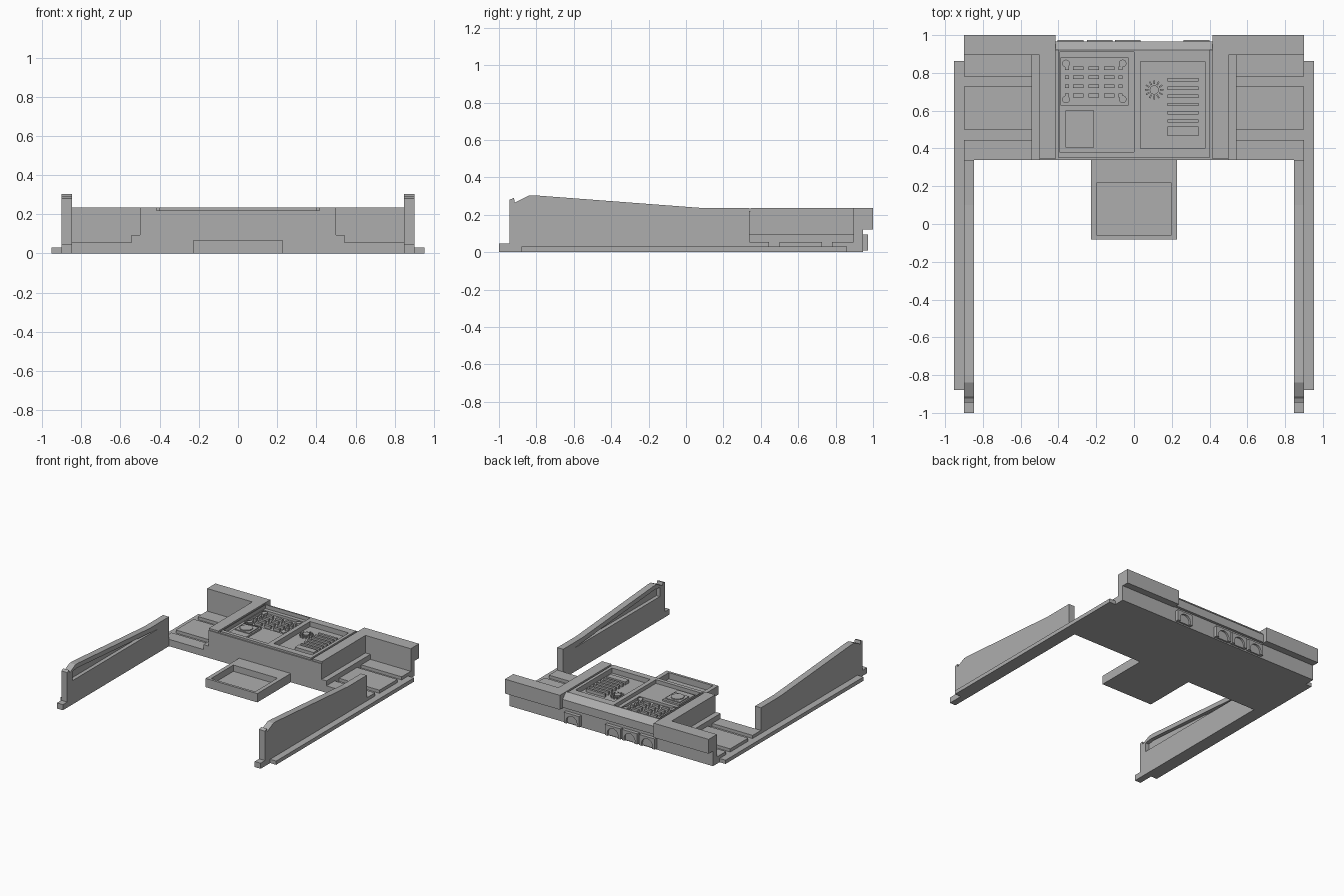
import bpy, bmesh, math

cube = bpy.data.objects.get("Cube")
if cube:
    bpy.data.objects.remove(cube, do_unlink=True)

grey = bpy.data.materials.new("plain_grey")
grey.use_nodes = True
COLOUR = (0.42, 0.42, 0.42, 1)
grey.diffuse_color = COLOUR
grey.node_tree.nodes["Principled BSDF"].inputs["Base Color"].default_value = COLOUR


def finish(name, bm):
    bmesh.ops.recalc_face_normals(bm, faces=bm.faces)
    mesh = bpy.data.meshes.new(name)
    bm.to_mesh(mesh)
    bm.free()
    mesh.materials.append(grey)
    obj = bpy.data.objects.new(name, mesh)
    bpy.context.collection.objects.link(obj)
    return obj


def extrude_x(name, profile, x0, x1):
    """Extrude a (y, z) outline between two x positions."""
    bm = bmesh.new()
    face = bm.faces.new([bm.verts.new((x0, y, z)) for y, z in profile])
    out = bmesh.ops.extrude_face_region(bm, geom=[face])
    for v in out["geom"]:
        if isinstance(v, bmesh.types.BMVert):
            v.co.x = x1
    return finish(name, bm)


def box(name, x0, x1, y0, y1, z0, z1):
    return extrude_x(name, [(y0, z0), (y1, z0), (y1, z1), (y0, z1)], x0, x1)


def disc(name, x, y, r, z0, z1, sides=24):
    bm = bmesh.new()
    bmesh.ops.create_cone(bm, cap_ends=True, segments=sides, radius1=r, radius2=r, depth=z1 - z0)
    obj = finish(name, bm)
    obj.location = (x, y, (z0 + z1) / 2)
    return obj


def cut(obj, cutter):
    mod = obj.modifiers.new("cut", "BOOLEAN")
    mod.operation = "DIFFERENCE"
    mod.solver = "EXACT"
    mod.object = cutter
    cutter.hide_render = True
    bpy.context.view_layer.update()
    bpy.context.view_layer.objects.active = obj
    bpy.ops.object.modifier_apply(modifier=mod.name)
    bpy.data.objects.remove(cutter, do_unlink=True)


TOP = 0.235

# Central body with a sloped, overhanging back
body = extrude_x("central_body", [(0.34, 0), (0.945, 0), (0.945, 0.125), (0.965, 0.125),
                                  (0.965, 0.19), (0.92, TOP), (0.35, TOP), (0.35, 0.22),
                                  (0.34, 0.22)], -0.415, 0.415)
for s in (-1, 1):
    cut(body, box("groove", s * 0.4, s * 0.43, 0.3, 0.92, 0.22, 0.3))
cut(body, box("left_recess", -0.395, 0, 0.38, 0.91, 0.205, 0.3))
cut(body, box("key_recess", -0.39, -0.03, 0.63, 0.88, 0.185, 0.3))
cut(body, box("right_recess", 0.035, 0.375, 0.4, 0.86, 0.195, 0.3))

# Key rows with corner studs
for row in range(4):
    y = 0.825 - row * 0.048
    for x, w in ((-0.355, 0.02), (-0.295, 0.056), (-0.212, 0.056), (-0.13, 0.056), (-0.072, 0.02)):
        box("key", x - w / 2, x + w / 2, y - 0.01, y + 0.01, 0.18, 0.205)
for x in (-0.36, -0.06):
    for y in (0.66, 0.85):
        disc("corner_stud", x, y, 0.02, 0.18, 0.205)

# Round knob on its square plate
plate = box("knob_plate", -0.362, -0.212, 0.405, 0.6, 0.2, 0.218)
box("knob_seat", -0.35, -0.224, 0.46, 0.58, 0.21, 0.225)
disc("knob", -0.288, 0.517, 0.048, 0.22, 0.232, 32)

# Sunburst and slats
disc("sun_centre", 0.107, 0.71, 0.024, 0.19, 0.215)
for i in range(12):
    a = i * math.tau / 12
    ray = box("sun_ray", 0.03, 0.05, -0.004, 0.004, 0.19, 0.212)
    ray.location = (0.107, 0.71, 0)
    ray.rotation_euler.z = a
for i in range(6):
    y = 0.763 - i * 0.0435
    box("slat", 0.177, 0.342, y - 0.009, y + 0.009, 0.19, 0.22)
box("slat_block", 0.177, 0.342, 0.465, 0.515, 0.19, 0.22)

# Arched sockets along the back
for x in (-0.336, -0.182, -0.033, 0.331):
    socket = box("back_socket", x - 0.068, x + 0.068, 0.94, 0.973, 0.01, 0.095)
    arch = disc("arch", x, 0.97, 0.048, -0.012, 0.012, 32)
    arch.location.z = 0.03
    arch.rotation_euler.x = math.pi / 2
    cut(socket, arch)

# Front tray
tray = box("front_tray", -0.228, 0.228, -0.082, 0.34, 0, 0.07)
cut(tray, box("tray_hollow", -0.195, 0.195, -0.062, 0.22, 0.02, 0.2))

# Mirrored side parts
RAIL = [(-1, 0), (0.34, 0), (0.34, TOP), (0.1, TOP), (-0.8, 0.303), (-0.84, 0.303),
        (-0.915, 0.265), (-0.92, 0.29), (-0.945, 0.28), (-0.945, 0.045), (-1, 0.045)]
for s, side in ((-1, "right"), (1, "left")):
    def part(name, x0, x1, *yz):
        return box(f"{side}_{name}", s * x0, s * x1, *yz)

    part("inner_wall", 0.415, 0.5, 0.345, 0.9, 0, TOP)
    part("inner_wall_lip", 0.415, 0.5, 0.34, 0.35, 0, 0.22)
    part("wall_ledge", 0.5, 0.543, 0.34, 0.895, 0, 0.095)
    part("back_wall", 0.415, 0.9, 0.895, 1.0, 0.12, TOP)
    part("back_wall_foot", 0.415, 0.9, 0.895, 0.945, 0, 0.12)
    part("wing_floor", 0.5, 0.9, 0.34, 0.9, 0, 0.03)
    for y0, y1 in ((0.34, 0.445), (0.5, 0.727), (0.78, 0.9)):
        part("wing_pad", 0.54, 0.9, y0, y1, 0.02, 0.055)
    part("flange", 0.895, 0.953, -0.88, 0.862, 0, 0.03)

    rail = extrude_x(f"{side}_rail", RAIL, s * 0.848, s * 0.9)
    cut(rail, extrude_x("rail_slot", [(-0.88, 0.19), (0.2, 0.19), (-0.82, 0.27), (-0.88, 0.262)],
                        s * 0.8, s * 0.878))
